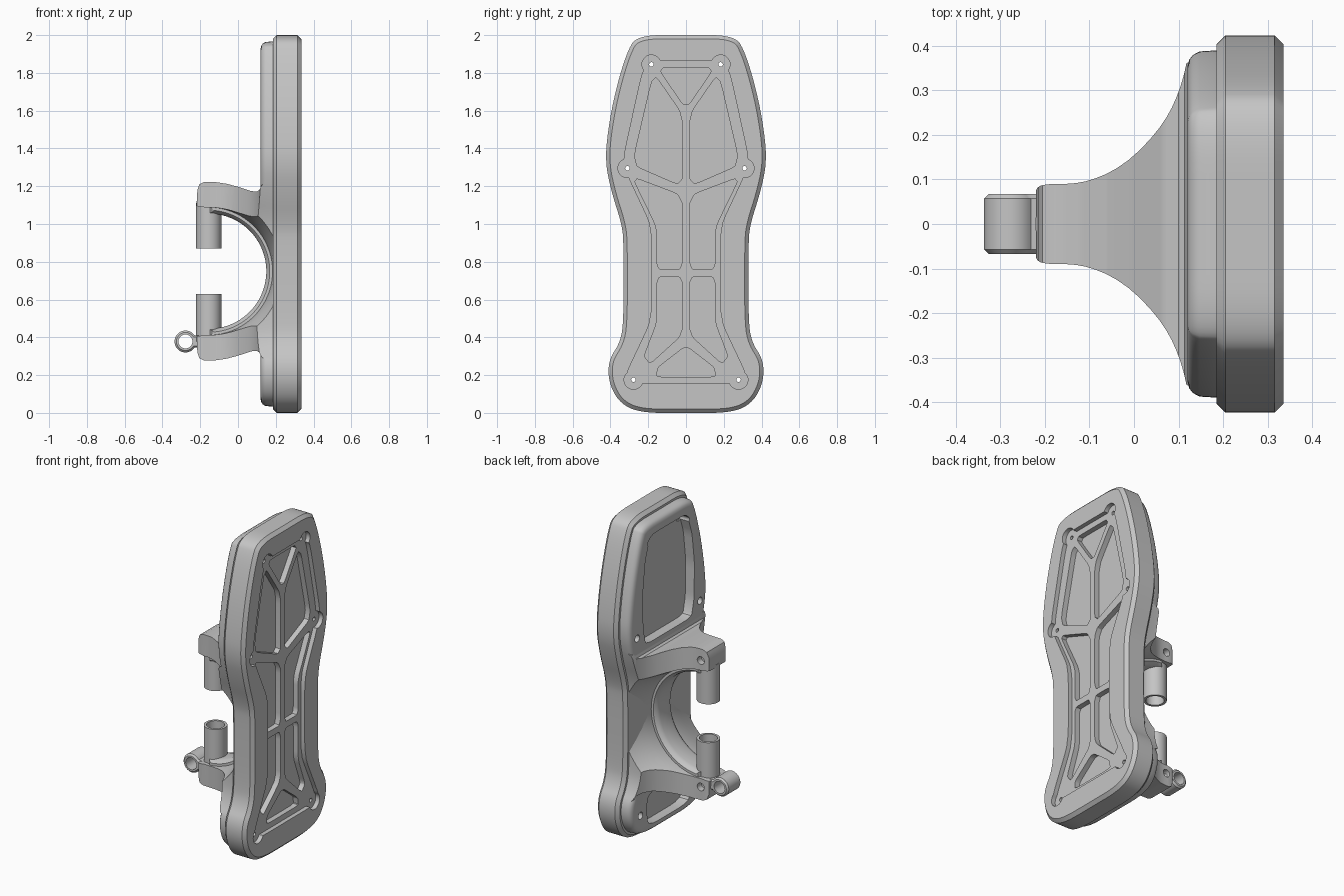
import bpy, bmesh, math
from mathutils import Vector

if "Cube" in bpy.data.objects:
    bpy.data.objects.remove(bpy.data.objects["Cube"])

GREY = (0.56, 0.56, 0.56, 1)
grey = bpy.data.materials.new("plain_grey")
grey.use_nodes = True
grey.diffuse_color = GREY
grey.node_tree.nodes["Principled BSDF"].inputs["Base Color"].default_value = GREY


def chaikin(pts, rounds=2, cut=0.25):
    """Round the corners of a closed outline."""
    for _ in range(rounds):
        out = []
        for i, p in enumerate(pts):
            a, b = Vector(p), Vector(pts[(i + 1) % len(pts)])
            out += [a.lerp(b, cut), a.lerp(b, 1 - cut)]
        pts = out
    return pts


def mirrored(half):
    return half + [(-u, v) for u, v in reversed(half) if abs(u) > 1e-4]


def arc(cu, cv, r, start=0, end=360, n=40):
    span = n if abs(end - start) >= 360 else n - 1
    angles = [math.radians(start + (end - start) * i / span) for i in range(n)]
    return [(cu + r * math.cos(t), cv + r * math.sin(t)) for t in angles]


def inset(pts, d):
    pts = [Vector(p) for p in pts]
    n = len(pts)
    area = sum(pts[i - 1].x * pts[i].y - pts[i].x * pts[i - 1].y for i in range(n))
    s = 1 if area > 0 else -1
    out = []
    for i in range(n):
        t = (pts[(i + 1) % n] - pts[i - 1]).normalized()
        out.append(pts[i] + Vector((-t.y, t.x)) * d * s)
    return out


def loft(name, pts, axis, layers):
    """Stack an outline along an axis; each layer is (position, inset)."""
    place = {"x": lambda u, v, w: (w, u, v),
             "y": lambda u, v, w: (u, w, v),
             "z": lambda u, v, w: (u, v, w)}[axis]
    bm = bmesh.new()
    rings = [[bm.verts.new(place(p[0], p[1], w)) for p in (inset(pts, d) if d else pts)]
             for w, d in layers]
    for a, b in zip(rings, rings[1:]):
        for i in range(len(a)):
            bm.faces.new((a[i - 1], a[i], b[i], b[i - 1]))
    bm.faces.new(rings[0])
    bm.faces.new(rings[-1])
    bmesh.ops.recalc_face_normals(bm, faces=bm.faces)
    mesh = bpy.data.meshes.new(name)
    bm.to_mesh(mesh)
    bm.free()
    mesh.materials.append(grey)
    obj = bpy.data.objects.new(name, mesh)
    bpy.context.collection.objects.link(obj)
    return obj


def prism(name, pts, axis, a, b):
    return loft(name, pts, axis, [(a, 0), (b, 0)])


def combine(obj, other, operation="DIFFERENCE"):
    mod = obj.modifiers.new("cut", "BOOLEAN")
    mod.operation, mod.object, mod.solver = operation, other, "EXACT"
    bpy.context.view_layer.objects.active = obj
    bpy.ops.object.modifier_apply(modifier=mod.name)
    bpy.data.objects.remove(other)


def cut(obj, pts, axis, a, b):
    combine(obj, prism("cutter", pts, axis, a, b))


def both_sides(half):
    """Layers given for the positive side, repeated for the negative side."""
    return [(-w, d) for w, d in reversed(half)] + half


# Plate outline (y, z)
outline = chaikin(mirrored([
    (0, 2), (0.26, 2), (0.315, 1.905), (0.375, 1.7), (0.413, 1.5), (0.428, 1.33),
    (0.395, 1.17), (0.34, 1), (0.33, 0.9), (0.33, 0.48), (0.35, 0.37), (0.41, 0.28),
    (0.41, 0.16), (0.35, 0.05), (0.24, 0), (0, 0)]), 3)
screws = [(s * y, z) for y, z in ((0.183, 1.845), (0.31, 1.295), (0.278, 0.175)) for s in (1, -1)]

# Front plate with chamfered rims
plate = loft("front_plate", outline, "x", [(0.185, 0.02), (0.205, 0), (0.315, 0), (0.335, 0.02)])

# Shallow recess and round screw seats
FACE, STEP, FLOOR = 0.36, 0.308, 0.275
recess = mirrored([(0.19, 1.865), (0.235, 1.79), (0.333, 1.34), (0.3, 1.24), (0.18, 0.985),
                   (0.18, 0.495), (0.32, 0.2), (0.29, 0.155)])
cut(plate, chaikin(recess, 2, 0.12), "x", STEP, FACE)
for y, z in screws:
    cut(plate, arc(y, z, 0.05, n=28), "x", STEP, FACE)

# Deep pockets between the ribs
side_pockets = [
    [(0.172, 1.8), (0.02, 1.58), (0.02, 1.2), (0.285, 1.315)],
    [(0.285, 1.25), (0.02, 1.15), (0.02, 0.76), (0.153, 0.76), (0.153, 0.98)],
    [(0.153, 0.72), (0.02, 0.72), (0.02, 0.415), (0.19, 0.26), (0.222, 0.3), (0.153, 0.48)]]
pockets = [[(s * u, v) for u, v in p] for p in side_pockets for s in (1, -1)]
pockets += [[(-0.15, 1.828), (0.15, 1.828), (0, 1.61)],
            mirrored([(0.155, 0.19), (0.15, 0.24), (0, 0.355)])]
for p in pockets:
    cut(plate, chaikin(p, 2, 0.1), "x", FLOOR, FACE)

# Back shell with a rounded rim
shell = loft("back_shell", outline, "x",
             [(0.12, 0.07), (0.124, 0.054), (0.132, 0.044), (0.147, 0.036), (0.195, 0.033)])

# Clamp body: side profile trimmed by the flared plan and the shell outline
CX, CZ = -0.155, 0.75
upper = [(0.192, 1.24), (0.125, 1.205), (0.113, 1.18), (0.1, 1.172), (0.07, 1.174), (0, 1.197),
         (-0.06, 1.213), (-0.12, 1.222), (-0.18, 1.222), (-0.205, 1.21), (-0.215, 1.18), (-0.22, 1.095)]
lower = [(x, 2 * CZ - z) for x, z in reversed(upper)]
side = upper + arc(CX, CZ, 0.335, 90, -90) + lower
flare = [(-0.222, 0.07), (-0.215, 0.085), (-0.19, 0.09), (-0.14, 0.09), (-0.1, 0.097), (-0.05, 0.117),
         (0, 0.152), (0.05, 0.205), (0.08, 0.25), (0.1, 0.295), (0.115, 0.345), (0.122, 0.39), (0.3, 0.45)]
plan = chaikin(flare + [(x, -y) for x, y in reversed(flare)], 1)

body = prism("clamp_body", side, "y", -0.46, 0.46)
combine(body, prism("trim", plan, "z", 0.1, 1.5), "INTERSECT")
combine(body, prism("trim", inset(outline, 0.036), "x", -0.5, 0.5), "INTERSECT")
combine(shell, body, "UNION")

# Round opening that widens towards both sides
combine(shell, loft("cutter", arc(CX, CZ, 0.338, n=78), "y", both_sides(
    [(0.09, 0), (0.15, -0.008), (0.2, -0.02), (0.25, -0.034), (0.3, -0.05), (0.45, -0.1)])))

# Narrow inner ring lining the opening
ring = loft("inner_ring", arc(CX, CZ, 0.305, 90, -90) + arc(CX, CZ, 0.358, -90, 90), "y",
            both_sides([(0.045, 0), (0.065, 0.005), (0.082, 0.018)]))

# Back windows
window = mirrored([(0.18, 1.89), (0.23, 1.75), (0.255, 1.55), (0.25, 1.33), (0.225, 1.225)])
cut(shell, chaikin(window, 2, 0.1), "x", 0.05, 0.18)
cut(shell, chaikin(mirrored([(0.2, 0.08), (0.22, 0.2), (0.2, 0.27), (0.1, 0.3)]), 2, 0.15), "x", 0.05, 0.18)

# Screw holes through plate and shell
for y, z in screws:
    cut(plate, arc(y, z, 0.012, n=14), "x", 0.1, 0.4)
    cut(shell, arc(y, z, 0.022, n=18), "x", 0.05, 0.25)

# Clamp screw holes on one side of the arms
for z in (1.15, 0.36):
    cut(shell, arc(-0.165, z, 0.024, n=20), "y", 0.05, 0.2)

# Hollow posts
posts = []
for name, a, b, c, d in (("upper_post", 0.87, 1.11, 0.86, 1.08), ("lower_post", 0.39, 0.63, 0.42, 0.64)):
    post = prism(name, arc(CX, 0, 0.067, n=36), "z", a, b)
    cut(post, arc(CX, 0, 0.052, n=36), "z", c, d)
    posts.append(post)

# Eyelet at the lower arm tip
ear = loft("eyelet", arc(-0.278, 0.378, 0.058, 35, 325, 32) + [(-0.18, 0.35), (-0.18, 0.405)], "y",
           both_sides([(0.057, 0), (0.067, 0.01)]))
cut(ear, arc(-0.278, 0.378, 0.037, n=28), "y", -0.1, 0.1)

# Smooth shading with sharp edges kept
for obj in [plate, shell, ring, ear] + posts:
    bpy.ops.object.select_all(action="DESELECT")
    obj.select_set(True)
    bpy.context.view_layer.objects.active = obj
    bpy.ops.object.shade_smooth_by_angle(angle=math.radians(32))
